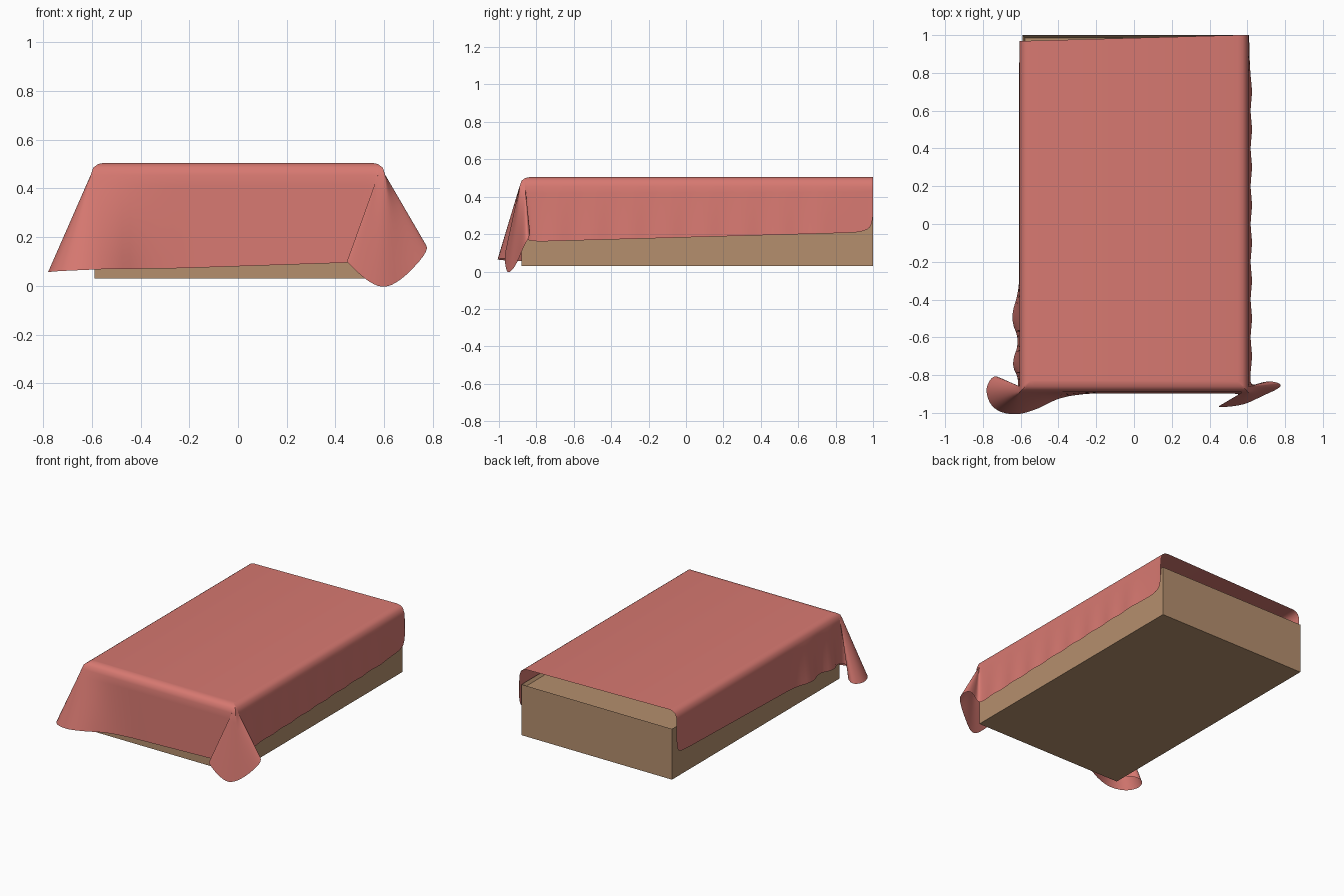
import bpy, bmesh, math
from mathutils import Vector

if "Cube" in bpy.data.objects:
    bpy.data.objects.remove(bpy.data.objects["Cube"])


def material(name, col):
    m = bpy.data.materials.new(name)
    m.diffuse_color = (*col, 1)
    m.use_nodes = True
    m.node_tree.nodes["Principled BSDF"].inputs["Base Color"].default_value = m.diffuse_color
    return m


def finish(bm, name, mat):
    me = bpy.data.meshes.new(name)
    bm.to_mesh(me)
    bm.free()
    ob = bpy.data.objects.new(name, me)
    bpy.context.collection.objects.link(ob)
    me.materials.append(mat)
    return ob


tan = material("tan board", (0.46, 0.275, 0.155))
red = material("coral cloth", (0.68, 0.19, 0.165))

# Box base with a thin rim and a slightly recessed top
bm = bmesh.new()
bmesh.ops.create_cube(bm, size=1)
for v in bm.verts:
    v.co = Vector((v.co.x * 1.18, v.co.y * 1.88 + 0.06, v.co.z * 0.36 + 0.21))
top = max(bm.faces, key=lambda f: f.calc_center_median().z)
bmesh.ops.inset_individual(bm, faces=[top], thickness=0.02)
for v in top.verts:
    v.co.z -= 0.02
finish(bm, "bed_box", tan)

# Blanket hem, walked from back left round the front to back right
HX, FY = 0.605, -0.89


def plain(x, y, z):
    return (x, y, z, max(-HX, min(HX, x)), max(FY, y))


def ear(x, y, z):
    ax = math.copysign(max(0.575, min(HX, abs(x))), x)
    return (x, y, z, ax, max(FY, min(-0.86, y)))


hem = [plain(-0.605, 0.97, 0.40), plain(-0.605, 0.97, 0.28), plain(-0.605, 0.95, 0.21)]
hem += [plain(-0.608, 0.85 - 0.15 * i, 0.205 - 0.004 * i) for i in range(9)]
hem += [plain(-0.655, -0.5, 0.17), plain(-0.605, -0.62, 0.17),
        plain(-0.65, -0.74, 0.16), plain(-0.61, -0.82, 0.16)]
# left corner fold, curling outwards
hem += [ear(-0.62, -0.90, 0.14), ear(-0.67, -0.89, 0.10), ear(-0.69, -0.82, 0.08),
        ear(-0.75, -0.80, 0.06), ear(-0.79, -0.88, 0.055), ear(-0.75, -0.98, 0.06),
        ear(-0.64, -1.015, 0.065), plain(-0.52, -0.985, 0.07), plain(-0.40, -0.92, 0.07)]
# front hem
hem += [plain(-0.25 + 0.15 * i, -0.897, 0.072 + 0.005 * i) for i in range(6)]
hem += [plain(0.56, -0.90, 0.10)]
# right corner fold, a flat fan
hem += [ear(0.56, -0.92, 0.10), ear(0.44, -0.965, 0.11), ear(0.46, -0.97, 0.085),
        ear(0.53, -0.965, 0.02), ear(0.60, -0.95, -0.012), ear(0.68, -0.91, 0.03),
        ear(0.78, -0.865, 0.14), ear(0.77, -0.84, 0.18), ear(0.70, -0.83, 0.22),
        ear(0.62, -0.86, 0.17)]
# rippled right hem
hem += [plain(0.615 + 0.012 * (i % 2), -0.80 + 0.1 * i, 0.16 + 0.0028 * i) for i in range(17)]
hem += [plain(0.61, 0.95, 0.21), plain(0.61, 1.0, 0.25), plain(0.61, 1.0, 0.40)]


def smooth(pts):
    out = [pts[0]]
    for a, b in zip(pts, pts[1:]):
        for t in (0.25, 0.75):
            out.append(tuple(p + (q - p) * t for p, q in zip(a, b)))
    return out + [pts[-1]]


hem = smooth(smooth(hem))

# Blanket: rounded top edge, then a skirt lofted down to the hem
bm = bmesh.new()
rows = []
for inset, z in ((0.055, 0.505), (0.03, 0.50), (0.01, 0.485), (0, 0.455)):
    rows.append([bm.verts.new((max(-HX + inset, min(HX - inset, ax)),
                               max(FY + inset, ay), z)) for _, _, _, ax, ay in hem])
N = 8
for k in range(1, N + 1):
    t = k / N
    rows.append([bm.verts.new((ax + (bx - ax) * t, ay + (by - ay) * t,
                               0.455 + (bz - 0.455) * t)) for bx, by, bz, ax, ay in hem])
for r, s in zip(rows, rows[1:]):
    for i in range(len(hem) - 1):
        bm.faces.new((r[i], s[i], s[i + 1], r[i + 1]))
bm.faces.new(rows[0])
bmesh.ops.remove_doubles(bm, verts=bm.verts, dist=0.0005)
bmesh.ops.recalc_face_normals(bm, faces=bm.faces)
if max(bm.faces, key=lambda f: f.calc_area()).normal.z < 0:
    bmesh.ops.reverse_faces(bm, faces=bm.faces)
blanket = finish(bm, "blanket", red)
bpy.context.view_layer.objects.active = blanket
blanket.select_set(True)
bpy.ops.object.shade_smooth_by_angle(angle=math.radians(50))
